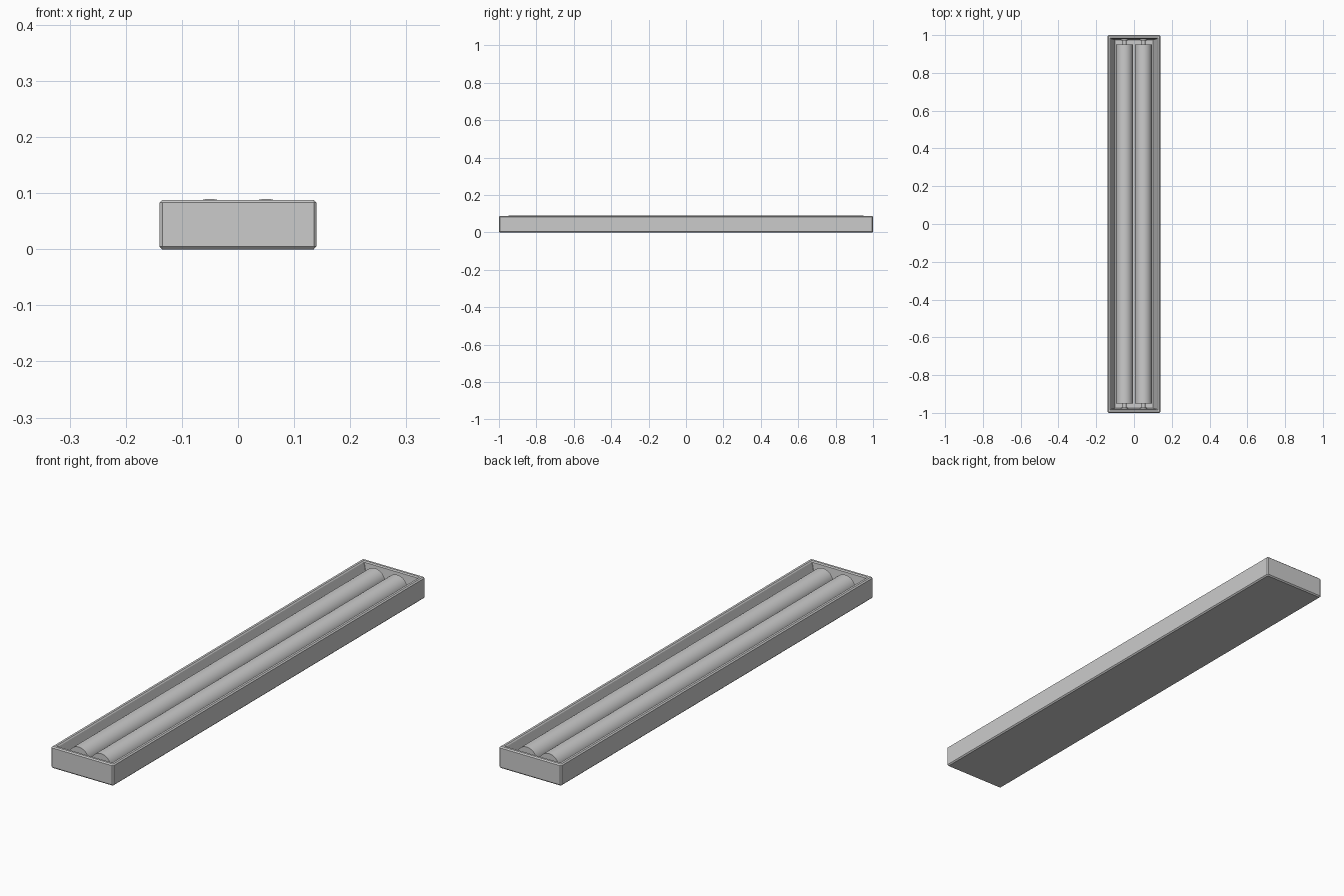
import bpy, bmesh, math

if "Cube" in bpy.data.objects:
    bpy.data.objects.remove(bpy.data.objects["Cube"])


def ring(bm, hx, hy, z, c):
    # rectangle with clipped corners
    pts = [(hx, hy - c), (hx - c, hy), (-hx + c, hy), (-hx, hy - c),
           (-hx, -hy + c), (-hx + c, -hy), (hx - c, -hy), (hx, -hy + c)]
    return [bm.verts.new((x, y, z)) for x, y in pts]


def rod(name, x, y, z, radius, length, sides=32):
    bpy.ops.mesh.primitive_cylinder_add(vertices=sides, radius=radius, depth=length,
                                        location=(x, y, z), rotation=(math.pi / 2, 0, 0))
    ob = bpy.context.object
    ob.name = name
    bpy.ops.object.shade_smooth_by_angle(angle=math.radians(35))
    return ob


# Tray housing: chamfered outside, rim, sloped reflector inside
sections = [
    (0.135, 0.995, 0.0, 0.002),
    (0.14, 1.0, 0.005, 0.005),
    (0.14, 1.0, 0.083, 0.005),
    (0.135, 0.995, 0.0875, 0.002),
    (0.126, 0.986, 0.0875, 0.001),
    (0.122, 0.982, 0.083, 0.001),
    (0.100, 0.975, 0.008, 0.001),
]
bm = bmesh.new()
rings = [ring(bm, *s) for s in sections]
for a, b in zip(rings, rings[1:]):
    for i in range(8):
        j = (i + 1) % 8
        bm.faces.new((a[i], a[j], b[j], b[i]))
bm.faces.new(rings[0][::-1])
bm.faces.new(rings[-1])
bmesh.ops.recalc_face_normals(bm, faces=bm.faces)
mesh = bpy.data.meshes.new("housing")
bm.to_mesh(mesh)
bm.free()
bpy.context.collection.objects.link(bpy.data.objects.new("housing", mesh))

# Two lamp tubes, each with a pin and a socket at both ends
for side, x in (("left", -0.05), ("right", 0.05)):
    rod(f"{side}_tube", x, 0, 0.045, 0.045, 1.9, 48)
    for end, s in (("front", -1), ("back", 1)):
        rod(f"{side}_{end}_pin", x, s * 0.962, 0.045, 0.01, 0.034, 16)
        rod(f"{side}_{end}_socket", x, s * 0.976, 0.045, 0.018, 0.008, 24)
